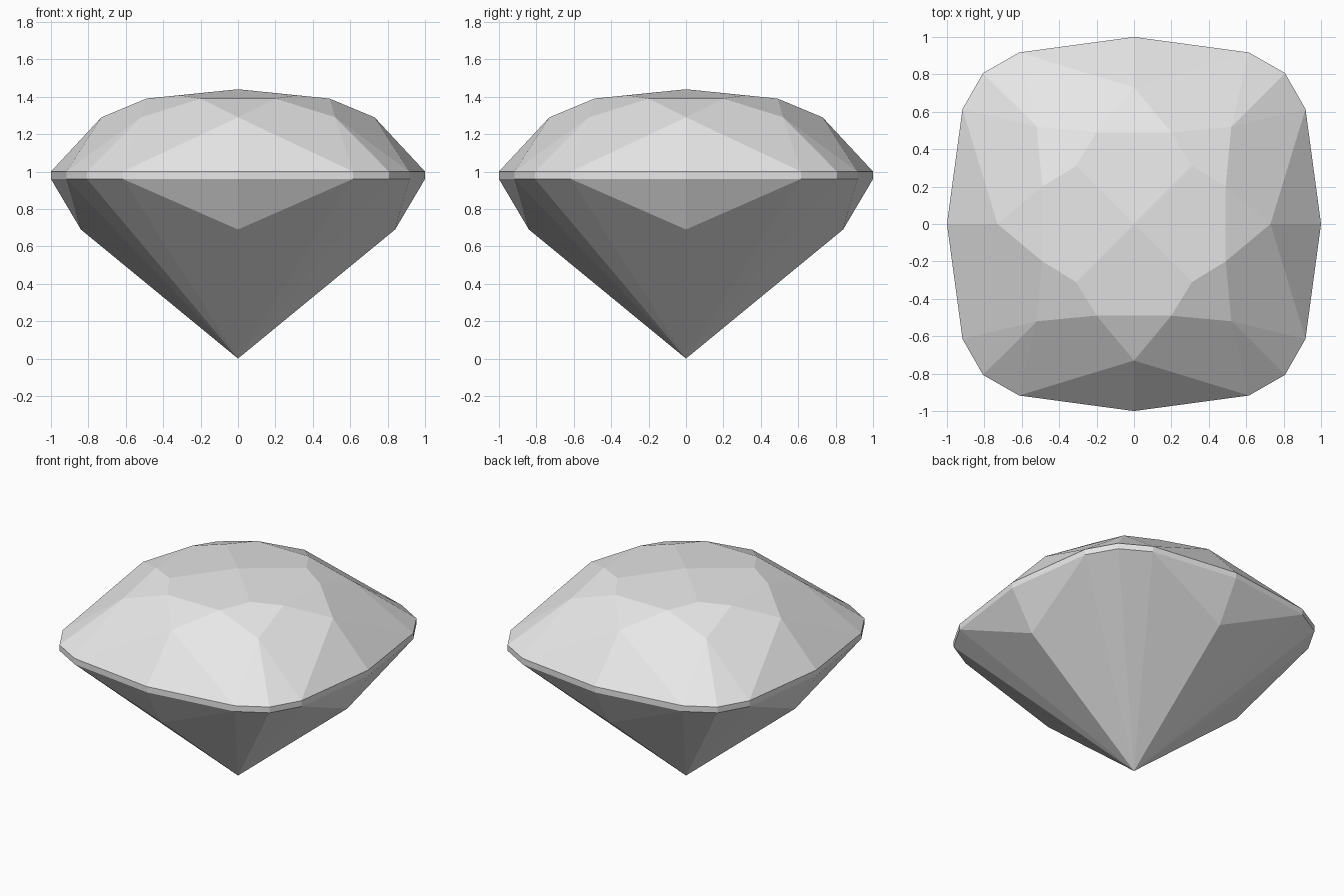
import bpy, bmesh, math
from mathutils import Matrix, Vector

cube = bpy.data.objects.get("Cube")
if cube:
    bpy.data.objects.remove(cube, do_unlink=True)

# Single stone colour
GREY = (0.8, 0.8, 0.8, 1.0)
mat = bpy.data.materials.new("stone grey")
mat.use_nodes = True
mat.diffuse_color = GREY
bsdf = next(n for n in mat.node_tree.nodes if n.type == "BSDF_PRINCIPLED")
bsdf.inputs["Base Color"].default_value = GREY

# Corner points of one eighth of the cut, front side
apex = Vector((0, 0, 1.44))
table_mid = Vector((0, -0.49, 1.39))
table_corner = Vector((0.31, -0.31, 1.408))
star = Vector((0.2, -0.49, 1.39))
crown_mid = Vector((0, -0.73, 1.29))
crown_corner = Vector((0.52, -0.52, 1.29))
pavilion_mid = Vector((0, -0.84, 0.69))
culet = Vector((0, 0, 0))

# Girdle outline, upper and lower edge
outline = ((0, -1), (0.615, -0.917), (0.807, -0.807))
top_mid, top_side, top_corner = [Vector((x, y, 1.0)) for x, y in outline]
low_mid, low_side, low_corner = [Vector((x, y, 0.96)) for x, y in outline]

table = [
    (apex, table_mid, star, table_corner),
    (table_mid, crown_mid, star),
    (table_corner, star, crown_corner),
]
crown = [
    (crown_mid, top_side, crown_corner, star),
    (crown_mid, top_mid, top_side),
    (crown_corner, top_side, top_corner),
]
girdle = [
    (top_mid, low_mid, low_side, top_side),
    (top_side, low_side, low_corner, top_corner),
]
pavilion = [
    (low_mid, pavilion_mid, low_side),
    (pavilion_mid, culet, low_side),
    (low_side, culet, low_corner),
]

# Mirror the eighth, then turn it round the four sides
bm = bmesh.new()
for quarter in range(4):
    turn = Matrix.Rotation(quarter * math.pi / 2, 3, "Z")
    for flip in (1, -1):
        for facet in table + crown + girdle + pavilion:
            corners = [turn @ Vector((c.x * flip, c.y, c.z)) for c in facet]
            bm.faces.new([bm.verts.new(c) for c in corners[::flip]])
bmesh.ops.remove_doubles(bm, verts=bm.verts, dist=0.001)

# Join the halves of flat facets
bmesh.ops.dissolve_limit(bm, angle_limit=math.radians(2), verts=bm.verts, edges=bm.edges)
bmesh.ops.recalc_face_normals(bm, faces=bm.faces)

mesh = bpy.data.meshes.new("cut_gem")
bm.to_mesh(mesh)
bm.free()
mesh.materials.append(mat)
gem = bpy.data.objects.new("cut_gem", mesh)
bpy.context.collection.objects.link(gem)
